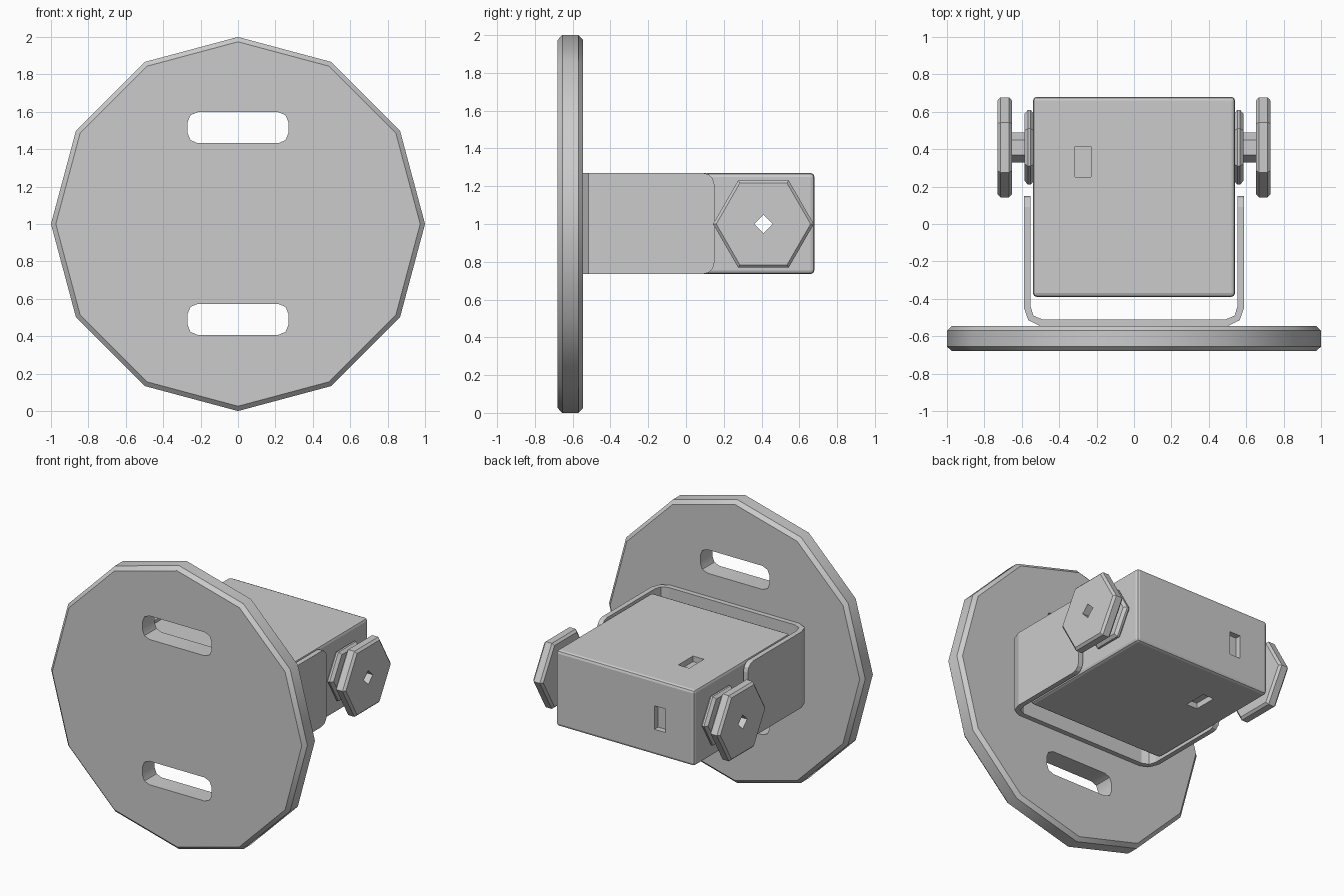
import bpy
import bmesh
from math import cos, sin, tau, radians

cube = bpy.data.objects.get("Cube")
if cube:
    bpy.data.objects.remove(cube, do_unlink=True)

grey = bpy.data.materials.new("plain_grey")
grey.use_nodes = True
grey.diffuse_color = (0.6, 0.6, 0.6, 1)
grey.node_tree.nodes["Principled BSDF"].inputs["Base Color"].default_value = grey.diffuse_color

# Maps a profile point (a, b) at depth d onto the model axes
FRAMES = {
    "x": lambda a, b, d: (d, a, b),
    "y": lambda a, b, d: (a, d, b),
    "z": lambda a, b, d: (a, b, d),
}


def polygon(sides, radius, ca=0.0, cb=0.0):
    return [(ca + radius * cos(tau * i / sides), cb + radius * sin(tau * i / sides))
            for i in range(sides)]


def rect(a0, a1, b0, b1):
    return [(a0, b0), (a1, b0), (a1, b1), (a0, b1)]


def prism(name, profile, axis, d0, d1, bevel=0.0, segments=1, which=lambda e, i: True):
    """Extrude a profile along an axis and bevel the edges chosen by which()."""
    bm = bmesh.new()
    place = FRAMES[axis]
    verts = [bm.verts.new(place(a, b, d0)) for a, b in profile]
    base = bm.faces.new(verts)
    top = bmesh.ops.extrude_face_region(bm, geom=[base], use_keep_orig=True)["geom"]
    shift = [q - p for p, q in zip(place(0, 0, d0), place(0, 0, d1))]
    bmesh.ops.translate(bm, vec=shift,
                        verts=[v for v in top if isinstance(v, bmesh.types.BMVert)])
    bmesh.ops.recalc_face_normals(bm, faces=bm.faces[:])
    index = "xyz".index(axis)
    chosen = [e for e in bm.edges if which(e, index)]
    if bevel:
        bmesh.ops.bevel(bm, geom=chosen, offset=bevel, segments=segments,
                        profile=0.5, affect="EDGES", clamp_overlap=True)
    bmesh.ops.recalc_face_normals(bm, faces=bm.faces[:])
    mesh = bpy.data.meshes.new(name)
    bm.to_mesh(mesh)
    bm.free()
    mesh.materials.append(grey)
    obj = bpy.data.objects.new(name, mesh)
    bpy.context.collection.objects.link(obj)
    return obj


def along(e, i):
    return abs(e.verts[0].co[i] - e.verts[1].co[i]) > 1e-4


def rim(e, i):
    return not along(e, i)


def cut(target, cutter):
    """Subtract a cutter and remove it."""
    mod = target.modifiers.new("cut", "BOOLEAN")
    mod.operation = "DIFFERENCE"
    mod.solver = "EXACT"
    mod.object = cutter
    cutter.hide_render = True
    bpy.context.view_layer.objects.active = target
    bpy.ops.object.modifier_apply(modifier=mod.name)
    bpy.data.objects.remove(cutter, do_unlink=True)


MID = 1.0             # height of the main axis
BOLT_Y = 0.41         # depth of the clamp bolts
LOW, HIGH = 0.735, 1.27


def pin_cutter():
    return prism("pin_cutter", polygon(4, 0.05, BOLT_Y, MID), "x", -1, 1)


# Round mounting plate with two slots
plate = prism("mounting_plate", polygon(12, 1.0, 0, MID), "y", -0.68, -0.545, 0.025, 1, rim)
for z in (0.49, 1.515):
    cut(plate, prism("slot_cutter", rect(-0.27, 0.27, z - 0.083, z + 0.083),
                     "y", -0.8, -0.4, 0.055, 2, along))
bpy.ops.object.select_all(action="DESELECT")
plate.select_set(True)
bpy.context.view_layer.objects.active = plate
bpy.ops.object.shade_smooth_by_angle(angle=radians(31))

# U-shaped bracket with rounded arm tips
outer = [(0.588, 0.15), (0.588, -0.45), (0.565, -0.515), (0.50, -0.546)]
inner = [(0.49, -0.51), (0.538, -0.49), (0.553, -0.44), (0.553, 0.15)]
profile = (outer + [(-x, y) for x, y in reversed(outer)]
           + [(-x, y) for x, y in reversed(inner)] + inner)
prism("bracket", profile, "z", LOW, HIGH, 0.06, 3,
      lambda e, i: all(v.co.y > 0.149 for v in e.verts) and along(e, 0))

# Swivel block with small recesses on top, bottom and back
block = prism("swivel_block", rect(-0.54, 0.54, -0.39, 0.68), "z", LOW, HIGH, 0.02, 2)
for lo, hi in ((LOW - 0.1, LOW + 0.04), (HIGH - 0.04, HIGH + 0.1)):
    cut(block, prism("recess_cutter", rect(-0.315, -0.23, 0.25, 0.415), "z", lo, hi))
cut(block, prism("recess_cutter", rect(-0.315, -0.23, MID - 0.083, MID + 0.083), "y", 0.64, 0.8))
cut(block, pin_cutter())

# Clamp bolts: washer, shaft and hexagonal knob on each side
for side, s in (("left", 1), ("right", -1)):
    for part, radius, d0, d1, bevel in (
        ("washer", 0.20, 0.535, 0.585, 0.018),
        ("shaft", 0.08, 0.58, 0.66, 0.0),
        ("knob", 0.267, 0.652, 0.73, 0.015),
    ):
        piece = prism(f"{side}_{part}", polygon(6, radius, BOLT_Y, MID), "x",
                      s * d0, s * d1, bevel, 1, rim)
        cut(piece, pin_cutter())
